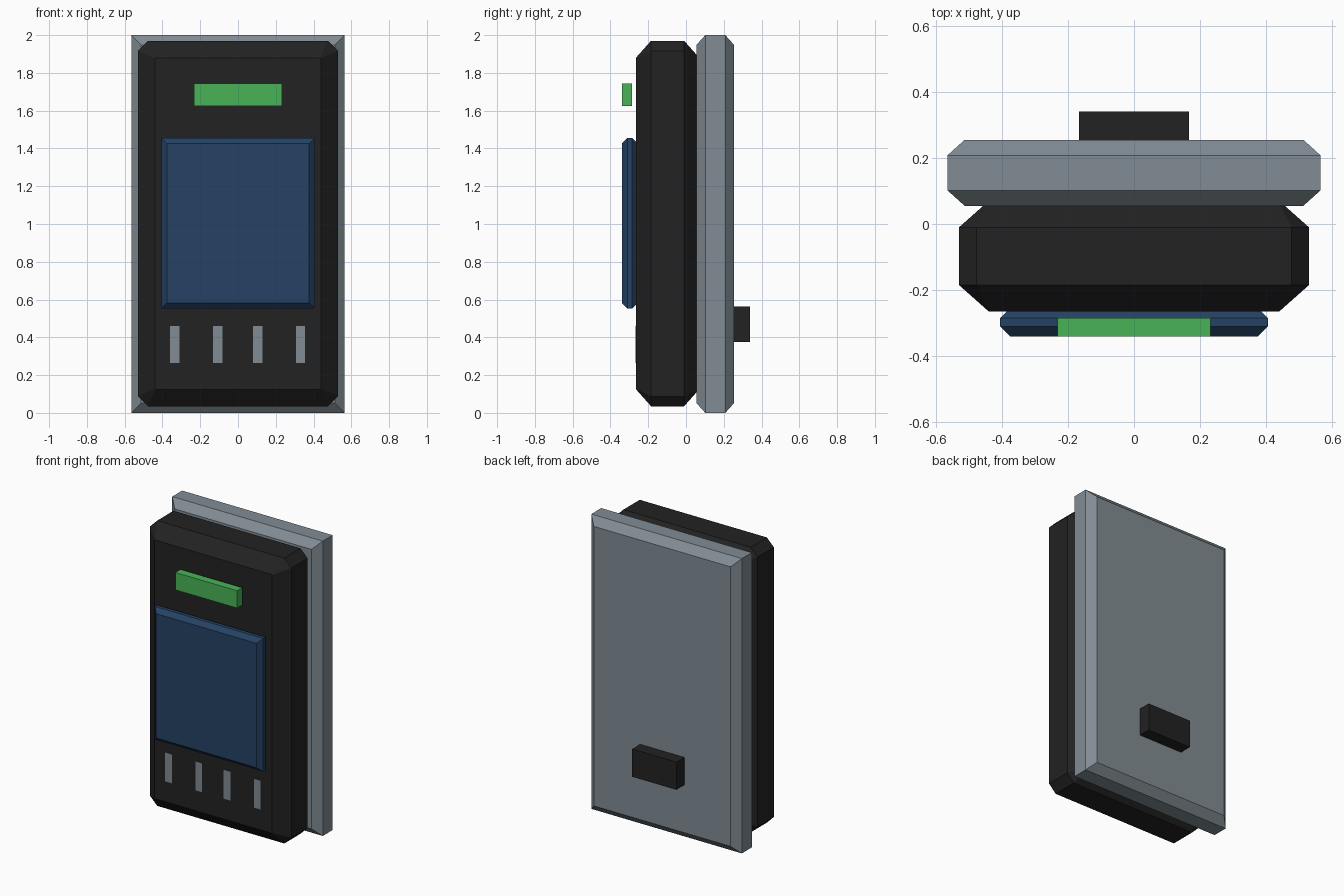
import bpy
import bmesh

# Remove the default cube
cube = bpy.data.objects.get("Cube")
if cube:
    bpy.data.objects.remove(cube, do_unlink=True)


def make_material(name, rgb):
    mat = bpy.data.materials.new(name)
    mat.use_nodes = True
    color = (*rgb, 1)
    mat.diffuse_color = color
    mat.node_tree.nodes["Principled BSDF"].inputs["Base Color"].default_value = color
    return mat


black = make_material("black_plastic", (0.016, 0.016, 0.016))
grey = make_material("blue_grey", (0.22, 0.265, 0.295))
blue = make_material("screen_blue", (0.018, 0.054, 0.127))
green = make_material("light_green", (0.065, 0.456, 0.095))


def outline(hx, hz, cut):
    """Rectangle outline, with cut corners when cut is above zero."""
    if cut <= 0:
        return [(-hx, -hz), (hx, -hz), (hx, hz), (-hx, hz)]
    return [(-hx + cut, -hz), (hx - cut, -hz), (hx, -hz + cut), (hx, hz - cut),
            (hx - cut, hz), (-hx + cut, hz), (-hx, hz - cut), (-hx, -hz + cut)]


def slab(name, mat, x, y, z, bevel=0, depth=0, cut=0, inner_cut=0):
    """Upright slab spanning x, y, z; front and back rims are chamfered."""
    cx, cz = sum(x) / 2, sum(z) / 2
    hx, hz = (x[1] - x[0]) / 2, (z[1] - z[0]) / 2
    full = outline(hx, hz, cut)
    layers = [(y[0] + depth, full), (y[1] - depth, full)]
    if bevel:
        small = outline(hx - bevel, hz - bevel, inner_cut)
        layers = [(y[0], small)] + layers + [(y[1], small)]
    bm = bmesh.new()
    rings = [[bm.verts.new((cx + px, py, cz + pz)) for px, pz in pts]
             for py, pts in layers]
    n = len(full)
    for a, b in zip(rings, rings[1:]):
        for i in range(n):
            j = (i + 1) % n
            bm.faces.new((a[i], a[j], b[j], b[i]))
    bm.faces.new(rings[0])
    bm.faces.new(rings[-1])
    bmesh.ops.recalc_face_normals(bm, faces=bm.faces)
    mesh = bpy.data.meshes.new(name)
    bm.to_mesh(mesh)
    bm.free()
    mesh.materials.append(mat)
    obj = bpy.data.objects.new(name, mesh)
    bpy.context.collection.objects.link(obj)
    return obj


# Main housing and rear plate
slab("housing", black, (-0.53, 0.53), (-0.265, 0.07), (0.035, 1.97),
     bevel=0.09, depth=0.08, cut=0.053, inner_cut=0.004)
slab("back_plate", grey, (-0.565, 0.565), (0.055, 0.255), (0, 2),
     bevel=0.052, depth=0.047)

# Screen and floating indicator light
slab("screen", blue, (-0.406, 0.406), (-0.34, -0.255), (0.552, 1.455),
     bevel=0.03, depth=0.03)
slab("indicator_light", green, (-0.232, 0.232), (-0.34, -0.285), (1.625, 1.743))

# Row of buttons
for i, bx in enumerate((-0.335, -0.108, 0.104, 0.331)):
    slab(f"button_{i + 1}", grey, (bx - 0.025, bx + 0.025),
         (-0.267, -0.26), (0.264, 0.46))

# Rear connector
slab("rear_connector", black, (-0.166, 0.166), (0.25, 0.34), (0.375, 0.563))
